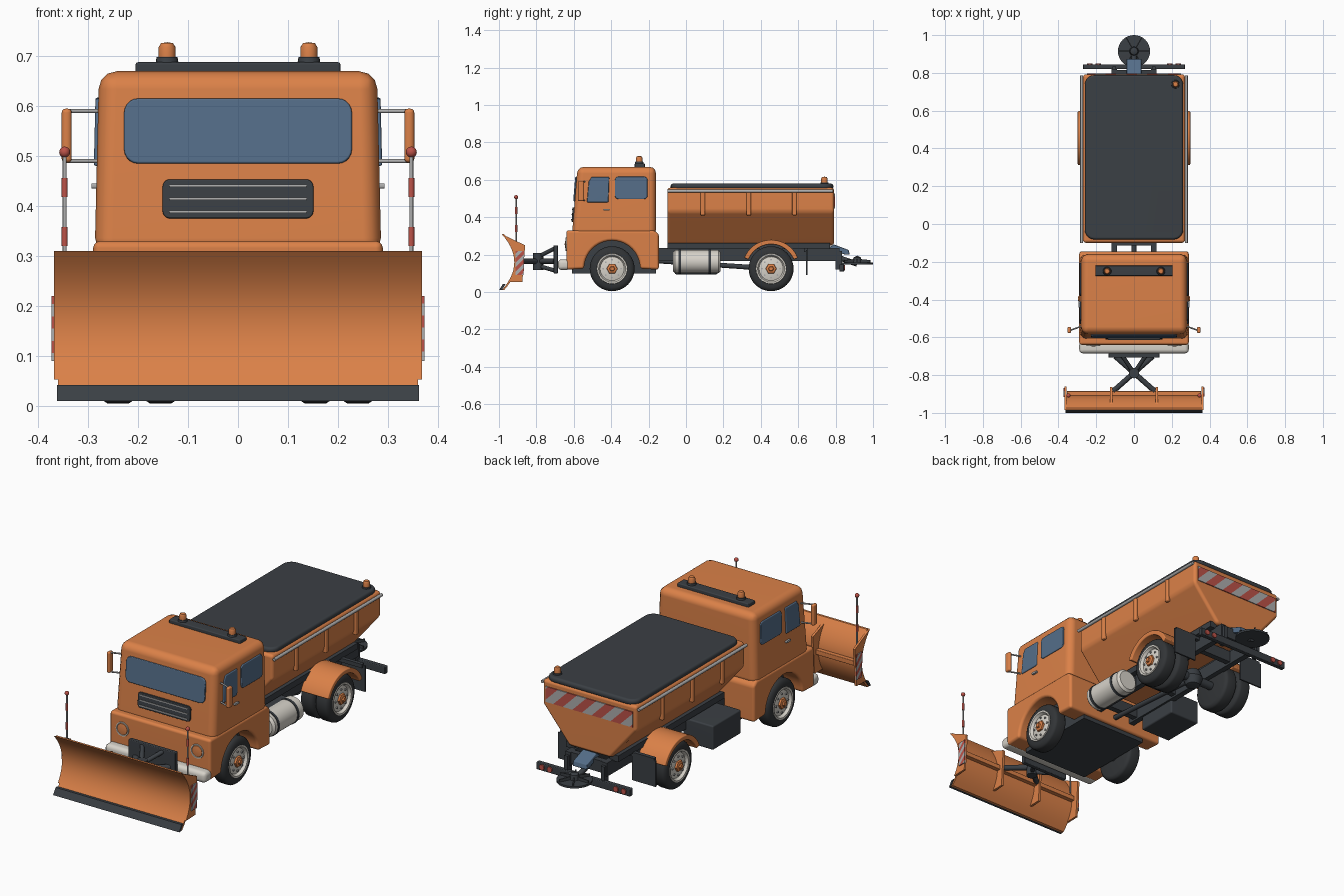
import bpy, bmesh, math
from mathutils import Vector

cube = bpy.data.objects.get("Cube")
if cube:
    bpy.data.objects.remove(cube, do_unlink=True)

X, Y, Z = Vector((1, 0, 0)), Vector((0, 1, 0)), Vector((0, 0, 1))
O = Vector((0, 0, 0))


def material(name, r, g, b):
    m = bpy.data.materials.new(name)
    m.use_nodes = True
    m.diffuse_color = (r, g, b, 1)
    bsdf = next(n for n in m.node_tree.nodes if n.type == 'BSDF_PRINCIPLED')
    bsdf.inputs["Base Color"].default_value = (r, g, b, 1)
    return m


ORANGE = material("orange paint", .71, .22, .065)
DARK = material("dark grey", .043, .05, .058)
RUBBER = material("tyre rubber", .032, .035, .038)
GLASS = material("blue glass", .09, .155, .25)
CREAM = material("cream white", .68, .65, .59)
METAL = material("light metal", .42, .42, .42)
RED = material("signal red", .5, .085, .065)


def finish(bm, name, *mats):
    bmesh.ops.recalc_face_normals(bm, faces=bm.faces)
    me = bpy.data.meshes.new(name)
    bm.to_mesh(me)
    bm.free()
    for m in mats:
        me.materials.append(m)
    me.shade_smooth()
    me.set_sharp_from_angle(angle=math.radians(38))
    ob = bpy.data.objects.new(name, me)
    bpy.context.collection.objects.link(ob)
    ob.modifiers.new("normals", 'WEIGHTED_NORMAL').keep_sharp = True
    return ob


def prism(name, pts, mat, d0, d1, u=Y, v=Z, origin=O, bevel=0, taper=1, stripes=0):
    """Extrude a 2D outline in the u, v plane along u x v from d0 to d1."""
    n = u.cross(v).normalized()
    bm = bmesh.new()
    low, high = [[bm.verts.new(origin + u * a + v * b + n * d) for a, b in pts] for d in (d0, d1)]
    bm.faces.new(low)
    bm.faces.new(high)
    for i in range(len(pts)):
        bm.faces.new((low[i - 1], low[i], high[i], high[i - 1]))
    for vert in bm.verts:
        if vert.co.z > .5:
            vert.co.x *= taper
    if bevel:
        bmesh.ops.recalc_face_normals(bm, faces=bm.faces)
        edges = [e for e in bm.edges if e.calc_face_angle(0) > .5]
        bmesh.ops.bevel(bm, geom=edges, offset=bevel, segments=3, profile=.5,
                        affect='EDGES', clamp_overlap=True)
    if stripes:
        diag = u - v
        for k in range(-12, 13):
            bmesh.ops.bisect_plane(bm, geom=bm.verts[:] + bm.edges[:] + bm.faces[:],
                                   plane_co=origin + u * k * stripes, plane_no=diag)
        for f in bm.faces:
            t = (f.calc_center_median() - origin).dot(diag) / stripes
            f.material_index = math.floor(t) % 2
    return finish(bm, name, mat, *([METAL] if stripes else []))


def box(name, x0, x1, y0, y1, z0, z1, mat, bevel=0):
    return prism(name, [(y0, z0), (y1, z0), (y1, z1), (y0, z1)], mat, x0, x1, bevel=bevel)


def rrect(w, h, r, cx=0, cy=0):
    pts = []
    for k, (sx, sy) in enumerate([(1, 1), (-1, 1), (-1, -1), (1, -1)]):
        for i in range(6):
            a = math.pi / 2 * (k + i / 5)
            pts.append((cx + sx * (w / 2 - r) + r * math.cos(a), cy + sy * (h / 2 - r) + r * math.sin(a)))
    return pts


def arc(cy, cz, r, a0, a1, n=20):
    angles = [math.radians(a0 + (a1 - a0) * i / n) for i in range(n + 1)]
    return [(cy + r * math.cos(a), cz + r * math.sin(a)) for a in angles]


def lathe(name, origin, axis, profile, mat, segs=32):
    """Spin (radius, height) points about an axis."""
    bm = bmesh.new()
    vs = [bm.verts.new((r, 0, h)) for r, h in profile]
    es = [bm.edges.new(p) for p in zip(vs, vs[1:])]
    bmesh.ops.spin(bm, geom=vs + es, cent=O, axis=Z, angle=math.tau, steps=segs)
    bmesh.ops.remove_doubles(bm, verts=bm.verts, dist=1e-5)
    mtx = Vector(axis).to_track_quat('Z', 'Y').to_matrix().to_4x4()
    mtx.translation = origin
    bm.transform(mtx)
    return finish(bm, name, mat)


def rod(name, a, b, r, mat, segs=12):
    a, b = Vector(a), Vector(b)
    h = (b - a).length
    return lathe(name, a, b - a, [(0, 0), (r, 0), (r, h), (0, h)], mat, segs)


# Cab
FW, RW, AXLE = -.395, .455, .125
lower = [(-.64, .12)] + arc(FW, AXLE, .15, 180, 0) + [(-.145, .12), (-.145, .31), (-.17, .33), (-.64, .33)]
prism("cab_lower", lower, ORANGE, -.29, .29, bevel=.014)
prism("cab_upper", [(-.61, .3), (-.16, .3), (-.16, .67), (-.58, .67)], ORANGE, -.287, .287,
      bevel=.036, taper=.97)
box("cab_floor", -.19, .19, -.61, -.16, .1, .29, DARK)
slope = Vector((0, .081, 1))
front = Vector((0, -.61, .3))
prism("windshield", rrect(.456, .13, .028, 0, .25), GLASS, -.01, .008, X, slope, front, .004)
prism("grille", rrect(.302, .078, .015, 0, .114), DARK, -.01, .008, X, slope, front, .003)
for i in range(3):
    prism("grille_bar", rrect(.276, .005, .002, 0, .088 + i * .026), METAL, 0, .012, X, slope, front)
for s, side in ((1, "left"), (-1, "right")):
    up = Vector((-.024 * s, 0, 1))
    o = Vector((.287 * s, 0, .3))
    fwd = Y * s
    prism(side + "_front_window", [(s * a, b) for a, b in
          ((-.53, .18), (-.415, .18), (-.41, .315), (-.505, .315), (-.52, .29))],
          GLASS, -.01, .006, fwd, up, o, .005)
    prism(side + "_rear_window", rrect(.175, .12, .02, -.293 * s, .257), GLASS, -.01, .006, fwd, up, o, .004)
    prism(side + "_door_handle", rrect(.035, .01, .004, -.425 * s, .14), METAL, 0, .01, fwd, up, o)
    # Headlights
    lathe(side + "_headlight_ring", (s * .215, -.637, .255), -Y,
          [(.028, 0), (.031, .008), (.036, .008), (.037, 0)], CREAM)
    lathe(side + "_headlight", (s * .215, -.637, .255), -Y, [(.03, 0), (.028, .007), (0, .012)], ORANGE)
    # Mirrors
    box(side + "_mirror", s * .333, s * .353, -.578, -.545, .487, .595, ORANGE, .008)
    for z in (.49, .59):
        rod(side + "_mirror_arm", (s * .275, -.54, z), (s * .343, -.565, z), .004, METAL)
box("bumper", -.29, .29, -.685, -.62, .118, .175, CREAM, .02)


# Roof bar and beacons
def beacon(x, y, z):
    lathe("beacon_base", (x, y, z), Z, [(0, 0), (.023, 0), (.021, .012), (0, .012)], DARK, 20)
    lathe("beacon_lamp", (x, y, z + .012), Z, [(.017, 0), (.017, .02), (.012, .028), (0, .03)], ORANGE, 20)


box("roof_bar", -.205, .205, -.275, -.22, .66, .688, DARK, .005)
for x in (-.142, .142):
    beacon(x, -.25, .686)
beacon(.22, .74, .575)

# Chassis
for s in (-1, 1):
    box("frame_rail", s * .09, s * .12, -.6, .82, .165, .235, DARK)
    box("subframe_rail", s * .1, s * .15, -.1, .77, .23, .262, DARK)
for y in (-.1, .2, .62, .8):
    box("cross_member", -.1, .1, y - .015, y + .015, .175, .235, DARK)
for y in (FW, RW):
    rod("axle", (-.22, y, AXLE), (.22, y, AXLE), .022, DARK, 16)
lathe("differential", (0, RW, AXLE - .05), Z, [(0, 0), (.035, .01), (.05, .05), (.035, .09), (0, .1)], DARK, 20)
rod("drive_shaft", (0, -.2, .17), (0, RW, AXLE), .013, DARK)

# Hopper
prism("hopper", [(-.27, .558), (-.27, .43), (-.12, .25), (.12, .25), (.27, .43), (.27, .558)],
      ORANGE, -.792, .1, X, Z, bevel=.016)
prism("hopper_lid", rrect(.52, .87, .05, 0, .353), DARK, .55, .58, X, Y, bevel=.012)
for s in (-1, 1):
    rod("hopper_rail", (s * .277, -.1, .54), (s * .277, .785, .54), .008, METAL)
    for y in (.09, .335, .58):
        box("hopper_rib", s * .26, s * .28, y - .012, y + .012, .41, .535, ORANGE, .006)
prism("rear_warning_panel", [(-.25, -.04), (.25, -.04), (.25, .04), (-.25, .04)], RED, -.002, .005,
      -X, Z, Vector((0, .792, .487)), stripes=-.055).data.materials[1] = METAL

# Fuel tank and tool box
lathe("fuel_tank", (.195, -.07, .163), Y, [(0, 0), (.05, 0), (.062, .012), (.062, .243), (.05, .255), (0, .255)],
      CREAM, 40)
for y in (-.04, .12):
    rod("tank_strap", (.195, y, .163), (.195, y + .014, .163), .065, DARK, 40)
box("tank_bracket", .1, .19, -.05, .16, .18, .22, DARK)
box("tool_box", -.275, -.1, -.06, .17, .095, .22, DARK, .008)


# Wheels
def wheel(name, x, y, s, outer=True):
    c, w = Vector((s * x, y, AXLE)), .04
    lathe(name + "_tyre", c, X * s, [(0, -w), (.1, -w), (.113, .008 - w), (.12, .018 - w), (.12, w - .018),
          (.113, w - .008), (.1, w), (.08, w), (.076, w - .012)], RUBBER, 40)
    if outer:
        lathe(name + "_rim", c, X * s, [(.083, w - .004), (.08, w + .003), (.072, w + .002), (.064, w - .012),
              (.04, w - .006), (0, w - .006)], CREAM, 40)
        lathe(name + "_hub", c, X * s, [(.03, w - .01), (.028, w + .004), (.015, w + .008), (.012, w + .016),
              (0, w + .016)], ORANGE, 6)
        for i in range(8):
            a = math.tau * i / 8
            p = c + Vector((s * (w - .012), .048 * math.cos(a), .048 * math.sin(a)))
            rod(name + "_bolt", p, p + X * s * .01, .005, METAL, 6)


for s, side in ((1, "left"), (-1, "right")):
    wheel(side + "_front_wheel", .24, FW, s)
    wheel(side + "_rear_wheel", .24, RW, s)
    wheel(side + "_inner_rear_wheel", .155, RW, s, False)
    prism(side + "_rear_fender", arc(RW, AXLE, .155, 22, 158) + arc(RW, AXLE, .13, 158, 22), ORANGE,
          s * .14, s * .298, bevel=.005)
    box(side + "_mud_flap", s * .145, s * .28, .642, .65, .09, .225, DARK)
    box(side + "_flap_bracket", s * .1, s * .27, .63, .65, .215, .235, DARK)

# Spreader and rear light bar
prism("spreader_chute", [(.76, .235), (.79, .255), (.87, .225), (.875, .2), (.85, .2)], GLASS, -.04, .04, bevel=.004)
lathe("spinner_disc", (0, .915, .148), Z, [(0, 0), (.085, 0), (.085, .01), (0, .012)], DARK)
lathe("spinner_hub", (0, .915, .155), Z, [(.025, 0), (.02, .03), (0, .04)], DARK, 20)
for i in range(6):
    a = math.tau * i / 6
    u = Vector((math.cos(a), math.sin(a), 0))
    prism("spinner_vane", [(.01, 0), (.08, 0), (.08, .016), (.01, .022)], DARK, -.003, .003, u, Z,
          Vector((0, .915, .155)))
rod("spinner_mount", (0, .8, .19), (0, .915, .15), .014, DARK)
box("rear_light_bar", -.27, .27, .82, .845, .11, .148, DARK, .004)
for s in (-1, 1):
    box("light_bar_hanger", s * .095, s * .115, .8, .835, .12, .22, DARK)
    for x in (.19, .235):
        rod("tail_light", (s * x, .84, .13), (s * x, .851, .13), .014, RED, 16)


# Plow blade
def curve(z):
    return -.918 - .067 * ((z - .16) / .15) ** 2


steps = [.01 + .3 * i / 14 for i in range(15)]
face = [(curve(z), z) for z in steps]
prism("plow_blade", face + [(y + .012, z) for y, z in reversed(face)], ORANGE, -.36, .36)
rib = [(y + .004, z) for y, z in face[2:-1]] + [(-.862, .25), (-.875, .055)]
for x in (-.12, .12):
    prism("plow_rib", rib, ORANGE, x - .006, x + .006)
prism("cutting_edge", [(-1, .01), (-.985, .01), (-.965, .042), (-.98, .042)], DARK, -.362, .362)
box("plow_back_rail", -.355, .355, -.912, -.885, .15, .175, ORANGE, .003)
for s in (-1, 1):
    prism("plow_end_plate", face[2:] + [(-.86, .25), (-.875, .055)], ORANGE, s * .357, s * .368)
    prism("plow_end_marker", [(-.022, -.065), (.022, -.065), (.025, .065), (-.022, .065)], RED, -.002, .005,
          Y * s, Z, Vector((s * .368, -.89, .155)), stripes=.024)
    # Marker poles
    x, y = s * .347, -.908
    rod("marker_pole", (x, y, .2), (x, y, .5), .004, METAL)
    for z in (.32, .418):
        rod("marker_band", (x, y, z), (x, y, z + .038), .006, RED)
    lathe("marker_ball", (x, y, .498), Z, [(r, h + .01) for r, h in arc(0, 0, .011, -90, 90, 10)], RED, 16)

# Plow mount
box("mount_plate", -.135, .135, -.708, -.685, .1, .25, DARK, .004)
for s in (-1, 1):
    rod("cross_arm", (s * .11, -.885, .165), (-s * .1, -.7, .165), .014, DARK)
    for z0, z1 in ((.19, .235), (.14, .115)):
        rod("lift_arm", (0, -.79, z0), (s * .06, -.7, z1), .011, DARK)
rod("mount_pivot", (0, -.79, .118), (0, -.79, .21), .027, DARK, 20)
